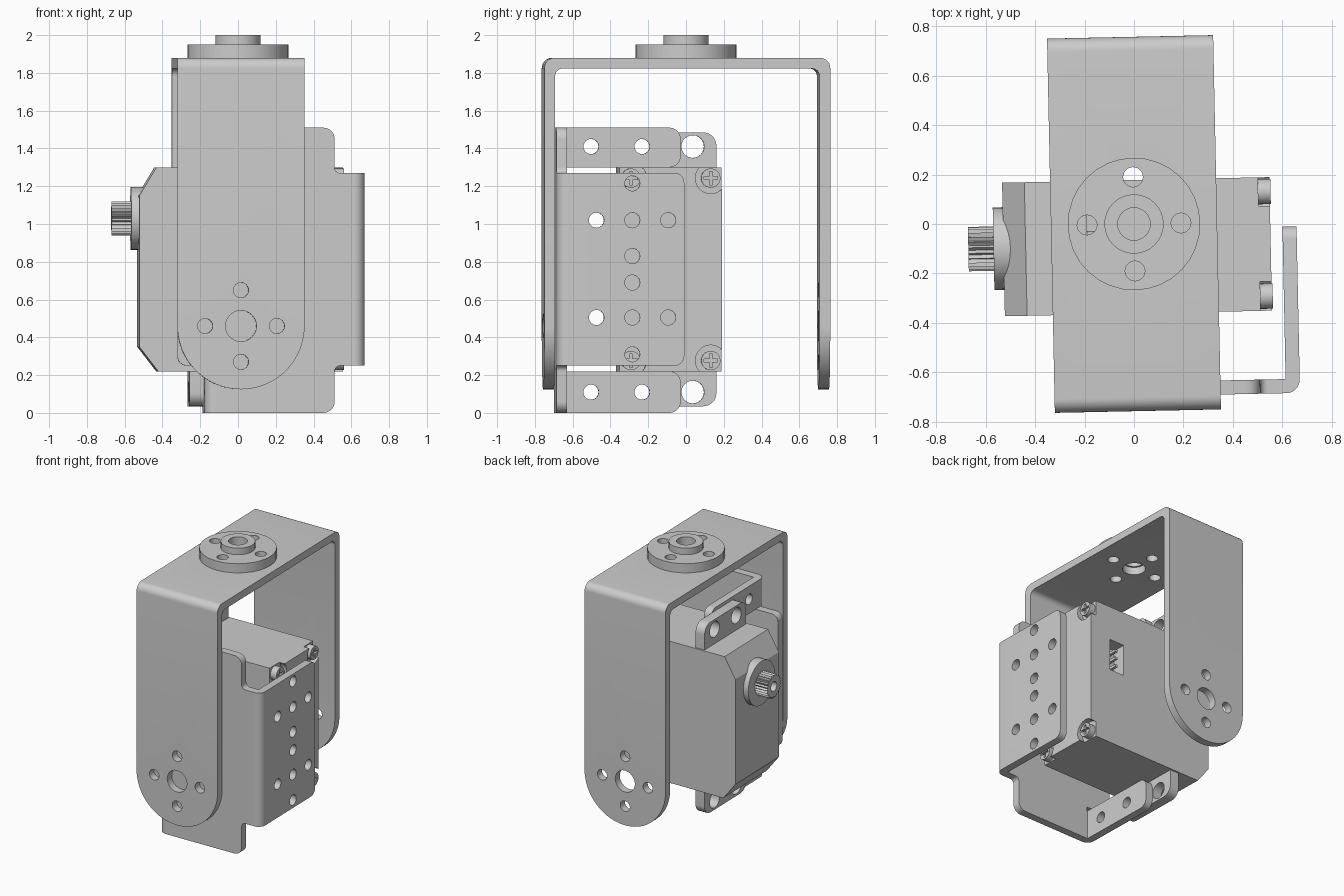
import bpy, bmesh, math
from mathutils import Vector

if "Cube" in bpy.data.objects:
    bpy.data.objects.remove(bpy.data.objects["Cube"])

TURN = math.radians(1.2)          # whole assembly is turned slightly about z
T = 0.057                         # sheet metal thickness
parts = []

grey = bpy.data.materials.new("plain_grey")
grey.use_nodes = True
grey.diffuse_color = (0.604, 0.604, 0.604, 1)
grey.node_tree.nodes["Principled BSDF"].inputs["Base Color"].default_value = grey.diffuse_color


def rounded(corners, steps=8):
    """Polygon from (u, v, radius) corners, with arcs at rounded ones."""
    pts, n = [], len(corners)
    for i, (u, v, r) in enumerate(corners):
        p = Vector((u, v))
        if r == 0:
            pts.append(p)
            continue
        a = (Vector(corners[i - 1][:2]) - p).normalized()
        b = (Vector(corners[(i + 1) % n][:2]) - p).normalized()
        half = a.angle(b) / 2
        d = r / math.tan(half)
        c = p + (a + b).normalized() * (r / math.sin(half))
        v0, v1 = (p + a * d - c).normalized(), (p + b * d - c).normalized()
        pts += [c + v0.slerp(v1, k / steps) * r for k in range(steps + 1)]
    return pts


def rect(u0, u1, v0, v1, r=(0, 0, 0, 0)):
    return rounded([(u0, v0, r[0]), (u1, v0, r[1]), (u1, v1, r[2]), (u0, v1, r[3])])


def circle(u, v, r, n=32):
    return [Vector((u + r * math.cos(k * math.tau / n), v + r * math.sin(k * math.tau / n)))
            for k in range(n)]


def prism(name, pts, axis, lo, hi, keep=True):
    """Extrude a 2D outline along an axis."""
    place = {"x": lambda p, h: (h, p.x, p.y),
             "y": lambda p, h: (p.x, h, p.y),
             "z": lambda p, h: (p.x, p.y, h)}[axis]
    bm = bmesh.new()
    low = [bm.verts.new(place(p, lo)) for p in pts]
    top = [bm.verts.new(place(p, hi)) for p in pts]
    bm.faces.new(low)
    bm.faces.new(top)
    for i in range(len(pts)):
        j = (i + 1) % len(pts)
        bm.faces.new((low[i], low[j], top[j], top[i]))
    bmesh.ops.recalc_face_normals(bm, faces=bm.faces)
    mesh = bpy.data.meshes.new(name)
    bm.to_mesh(mesh)
    bm.free()
    mesh.materials.append(grey)
    ob = bpy.data.objects.new(name, mesh)
    bpy.context.collection.objects.link(ob)
    if keep:
        parts.append(ob)
    return ob


def cut(ob, pts, axis, lo, hi, op="DIFFERENCE"):
    """Boolean an outline prism with a part, then drop the cutter."""
    cutter = prism("cutter", pts, axis, lo, hi, keep=False)
    cutter.hide_render = True
    mod = ob.modifiers.new("cut", "BOOLEAN")
    mod.operation, mod.object, mod.solver = op, cutter, "EXACT"
    bpy.context.view_layer.objects.active = ob
    bpy.ops.object.modifier_apply(modifier=mod.name)
    bpy.data.objects.remove(cutter)


def holes(ob, centres, r, axis, lo, hi):
    for u, v in centres:
        cut(ob, circle(u, v, r, 24), axis, lo, hi)


def cross_of(u, v, d):
    return [(u + d, v), (u - d, v), (u, v + d), (u, v - d)]


# Outer U bracket: bent strip trimmed to round-ended arms
HW, HL, TOP = 0.336, 0.757, 1.88
u_profile = rounded([(-HL, 0.1, 0), (-HL, TOP, 0.055), (HL, TOP, 0.055), (HL, 0.1, 0),
                     (HL - T, 0.1, 0), (HL - T, TOP - T, 0.04),
                     (T - HL, TOP - T, 0.04), (T - HL, 0.1, 0)])
bracket = prism("outer_u_bracket", u_profile, "x", -HW, HW)
arch = rounded([(-HW - 0.0005, 0.125, HW - 0.001), (HW + 0.0005, 0.125, HW - 0.001),
                (HW + 0.0005, 2.1, 0), (-HW - 0.0005, 2.1, 0)], 20)
cut(bracket, arch, "y", -1, 1, "INTERSECT")
holes(bracket, [(0, 0.46)], 0.082, "y", -1, 1)
holes(bracket, cross_of(0, 0.46, 0.19), 0.04, "y", -1, 1)
holes(bracket, [(0, 0)], 0.08, "z", 1.7, 2)
holes(bracket, cross_of(0, 0, 0.19), 0.04, "z", 1.7, 2)

# Round horn on top
flange = prism("horn_flange", circle(0, 0, 0.268), "z", TOP, 1.95)
holes(flange, cross_of(0, 0, 0.19), 0.04, "z", 1.8, 2.1)
hub = prism("horn_hub", circle(0, 0, 0.12), "z", 1.95, 2.0)
for ob in (flange, hub):
    holes(ob, [(0, 0)], 0.066, "z", 1.8, 2.1)

# Motor mount: front sheet
Y0, XT, XR = -0.697, -0.19, 0.657
prism("mount_front_plate", rounded([
    (XT + 0.06, 0, 0), (0.497, 0, 0.06), (0.497, 0.25, 0.03), (XR - 0.06, 0.25, 0),
    (XR - 0.06, 1.27, 0), (0.497, 1.27, 0.03), (0.497, 1.51, 0.06), (XT + 0.06, 1.51, 0),
    (XT + 0.06, 1.27, 0), (-0.335, 1.27, 0.05), (-0.335, 0.25, 0.05), (XT + 0.06, 0.25, 0)]),
    "y", Y0, Y0 + T)


def bent_flange(name, x_in, x_out, y_end, z0, z1, r):
    """Bend from the front sheet going back along y, with rounded end corners."""
    s = math.copysign(T, x_out - x_in)
    ob = prism(name, rounded([(x_in, Y0, 0), (x_out, Y0, 0.055), (x_out, y_end, 0),
                              (x_out - s, y_end, 0), (x_out - s, Y0 + T, 0.002),
                              (x_in, Y0 + T, 0)]), "z", z0, z1)
    cut(ob, rect(-1, y_end, z0, z1, (0, r, r, 0)), "x", -1, 1, "INTERSECT")
    return ob


# Motor mount: side plate with hole pattern
side = bent_flange("mount_side_plate", XR - 0.06, XR, -0.023, 0.25, 1.27, 0.05)
pattern = [(-0.298, z) for z in (0.31, 0.69, 0.83, 1.215)]
pattern += [(y, z) for y in (-0.488, -0.298, -0.108) for z in (0.505, 1.02)]
holes(side, pattern, 0.04, "x", 0.5, 0.8)

# Motor mount tabs and motor ears, lower and upper
for word, t0, t1, e0, e1, mid in (("lower", 0, 0.22, 0.035, 0.23, 0.11),
                                  ("upper", 1.3, 1.51, 1.29, 1.485, 1.41)):
    tab = bent_flange("mount_tab_" + word, XT + 0.06, XT, -0.025, t0, t1, 0.06)
    holes(tab, [(-0.5, mid), (-0.23, mid)], 0.04, "x", -0.5, 0.5)
    r = (0.07, 0.07, 0, 0) if word == "lower" else (0, 0, 0.07, 0.07)
    ear = prism("motor_ear_" + word, rect(-0.35, 0.165, e0, e1, r), "x", -0.265, XT)
    holes(ear, [(-0.23, mid), (0.04, mid)], 0.06, "x", -0.5, 0.5)

# Motor body with chamfered output end
B0, B1, BX = -0.362, 0.178, 0.551
body = prism("motor_body", rounded([
    (-0.53, 0.35, 0), (-0.43, 0.22, 0), (BX, 0.22, 0), (BX, 1.3, 0),
    (-0.44, 1.3, 0), (-0.53, 1.15, 0)]), "y", B0, B1)
cut(body, rect(0.25, 0.375, 0.8, 1.04), "y", B1 - 0.1, 0.3)      # cable socket
for k in range(3):
    z = 0.86 + 0.06 * k
    prism("socket_pin", rect(0.3, 0.32, z - 0.01, z + 0.01), "y", B1 - 0.1, B1 - 0.01)

# Corner screws in recesses
for y in (-0.303, 0.12):
    for z in (0.277, 1.243):
        cut(body, circle(y, z, 0.082), "x", 0.505, 0.7)
        screw = prism("corner_screw", circle(y, z, 0.051, 24), "x", 0.5, 0.555)
        cut(screw, rect(y - 0.036, y + 0.036, z - 0.008, z + 0.008), "x", 0.535, 0.7)
        cut(screw, rect(y - 0.008, y + 0.008, z - 0.036, z + 0.036), "x", 0.535, 0.7)

# Output boss and toothed shaft
SY, SZ, TEETH = -0.088, 1.03, 25
prism("output_boss", circle(SY, SZ, 0.167), "x", -0.57, -0.5)
gear = [Vector((SY, SZ)) + Vector((math.cos(a), math.sin(a))) * r
        for k in range(TEETH)
        for a, r in ((k * math.tau / TEETH, 0.09), ((k + 0.5) * math.tau / TEETH, 0.076))]
shaft = prism("output_shaft", gear, "x", -0.672, -0.56)
holes(shaft, [(SY, SZ)], 0.036, "x", -0.8, -0.59)

# Final turn and shading
bpy.ops.object.select_all(action="DESELECT")
for ob in parts:
    ob.rotation_euler.z = TURN
    ob.select_set(True)
bpy.context.view_layer.objects.active = bracket
bpy.ops.object.shade_smooth_by_angle(angle=math.radians(30))
